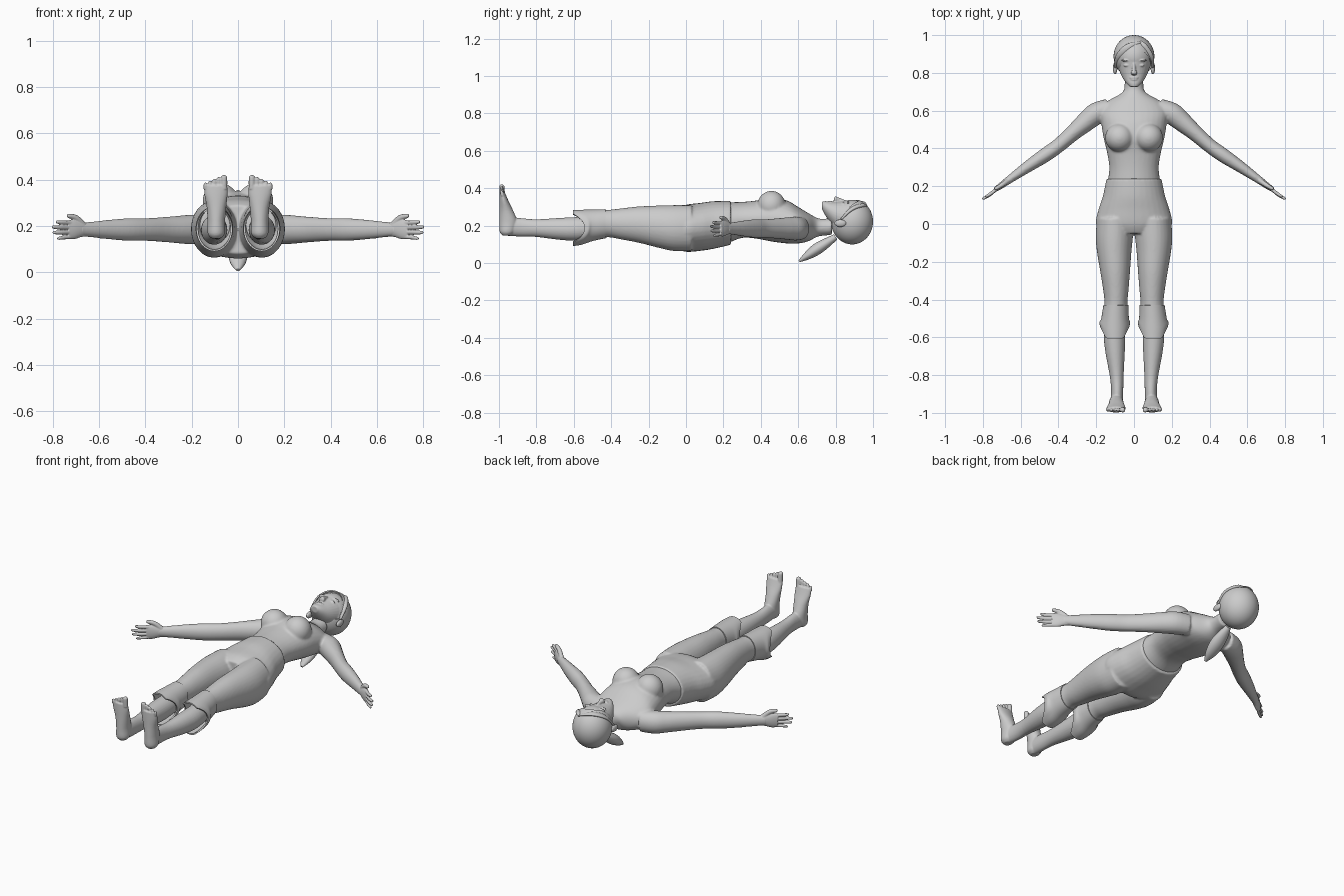
import bpy
import bmesh
import math
from mathutils import Matrix, Vector

if "Cube" in bpy.data.objects:
    bpy.data.objects.remove(bpy.data.objects["Cube"], do_unlink=True)

UP, ALONG = Vector((0, 0, 1)), Vector((0, 1, 0))
SIDES = (1, -1)

grey = bpy.data.materials.new("plain_grey")
grey.use_nodes = True
grey.diffuse_color = (0.6, 0.6, 0.6, 1)
grey.node_tree.nodes["Principled BSDF"].inputs["Base Color"].default_value = (0.6, 0.6, 0.6, 1)


def smooth_rows(rows, steps=4):
    """Catmull-Rom interpolation of section rows."""
    result = []
    last = len(rows) - 1
    for i in range(last):
        quad = [rows[max(i - 1, 0)], rows[i], rows[i + 1], rows[min(i + 2, last)]]
        for k in range(steps):
            t = k / steps
            result.append([b + t * (c - a) / 2
                           + t * t * (2 * a - 5 * b + 4 * c - d) / 2
                           + t ** 3 * (3 * b - a - 3 * c + d) / 2
                           for a, b, c, d in zip(*quad)])
    result.append(list(rows[last]))
    return result


def loft(bm, rows, up=UP, axis=None, mirror=1, capped=True, count=32):
    """Skin elliptical sections given as x, y, z, side radius, up radius."""
    rows = smooth_rows(rows)
    centres = [Vector(row[:3]) for row in rows]
    rings = []
    for i, row in enumerate(rows):
        ahead = centres[min(i + 1, len(rows) - 1)]
        behind = centres[max(i - 1, 0)]
        tangent = axis or (ahead - behind).normalized()
        side = tangent.cross(up).normalized()
        lift = side.cross(tangent)
        ring = []
        for k in range(count):
            angle = math.tau * k / count
            point = (centres[i] + side * row[3] * math.cos(angle)
                     + lift * row[4] * math.sin(angle))
            point.x *= mirror
            ring.append(bm.verts.new(point))
        rings.append(ring)
    for lower, upper in zip(rings, rings[1:]):
        for k in range(count):
            n = (k + 1) % count
            bm.faces.new((lower[k], lower[n], upper[n], upper[k]))
    if capped:
        bm.faces.new(rings[0])
        bm.faces.new(rings[-1])


def lying(rows):
    """Turn y, x, half width, top, bottom into loft sections."""
    return [(x, y, (top + low) / 2, half, (top - low) / 2)
            for y, x, half, top, low in rows]


def ball(bm, centre, radii):
    matrix = Matrix.Translation(centre) @ Matrix.Diagonal((*radii, 1))
    bmesh.ops.create_uvsphere(bm, u_segments=48, v_segments=32, radius=1, matrix=matrix)


def make(name, bm):
    bmesh.ops.recalc_face_normals(bm, faces=bm.faces)
    mesh = bpy.data.meshes.new(name)
    bm.to_mesh(mesh)
    bm.free()
    mesh.materials.append(grey)
    obj = bpy.data.objects.new(name, mesh)
    bpy.context.scene.collection.objects.link(obj)
    return obj


def finish(obj, angle=40):
    bpy.ops.object.select_all(action="DESELECT")
    obj.select_set(True)
    bpy.context.view_layer.objects.active = obj
    for modifier in list(obj.modifiers):
        bpy.ops.object.modifier_apply(modifier=modifier.name)
    bpy.ops.object.shade_smooth_by_angle(angle=math.radians(angle))


def fuse(name, bm, voxel, passes):
    """Melt overlapping forms into one smooth skin."""
    obj = make(name, bm)
    remesh = obj.modifiers.new("fuse", "REMESH")
    remesh.mode = "VOXEL"
    remesh.voxel_size = voxel
    soften = obj.modifiers.new("soften", "SMOOTH")
    soften.factor = 0.5
    soften.iterations = passes
    finish(obj, 80)


# Torso, neck and arms
bm = bmesh.new()
loft(bm, lying([
    (.15, 0, .155, .322, .085), (.22, 0, .14, .325, .105), (.30, 0, .131, .327, .135),
    (.38, 0, .143, .335, .13), (.46, 0, .162, .35, .115), (.54, 0, .174, .335, .105),
    (.60, 0, .18, .30, .105), (.65, 0, .14, .27, .115), (.69, 0, .07, .247, .135),
    (.72, 0, .051, .237, .145), (.78, 0, .05, .24, .15)]), axis=ALONG)
arm = [(.13, .615, .185, .05, .06), (.20, .585, .185, .058, .064), (.25, .545, .185, .053, .06),
       (.32, .485, .185, .043, .054), (.40, .415, .185, .038, .049), (.47, .365, .185, .038, .049),
       (.56, .305, .185, .031, .042), (.66, .235, .185, .021, .031), (.69, .213, .185, .019, .032)]
for s in SIDES:
    loft(bm, arm, mirror=s)
    ball(bm, (s * .077, .457, .308), (.076, .075, .078))
fuse("torso_and_arms", bm, .007, 6)

# Hands with fingers and thumb
fingers = [(.785, .218, .009), (.802, .196, .009), (.798, .172, .009), (.78, .147, .008)]
for s, name in zip(SIDES, ("left_hand", "right_hand")):
    bm = bmesh.new()
    loft(bm, [(.65, .243, .185, .018, .028), (.68, .22, .186, .018, .034),
              (.71, .199, .185, .016, .042), (.737, .18, .184, .011, .04)], mirror=s)
    for i, (tip, height, r) in enumerate(fingers):
        base = .213 - .02 * i
        mid = (.73 + tip) / 2
        loft(bm, [(.715, .195, base, r, r), (mid, .9 - mid * .975, (base + height) / 2, r, r),
                  (tip - .004, .136 + (.8 - tip) * .7, height, r * .8, r * .8),
                  (tip, .133 + (.8 - tip) * .7, height, r * .4, r * .4)],
             mirror=s, count=16)
    loft(bm, [(.665, .23, .2, .014, .015), (.70, .206, .235, .012, .013),
              (.732, .187, .244, .009, .009), (.738, .184, .245, .004, .004)],
         mirror=s, count=16)
    fuse(name, bm, .003, 2)

# Trousers: hips and thighs
bm = bmesh.new()
loft(bm, lying([
    (.24, 0, .146, .332, .098), (.15, 0, .164, .331, .077), (.08, 0, .187, .322, .066),
    (0, 0, .202, .312, .06), (-.05, 0, .16, .29, .08)]), axis=-ALONG)
thigh = lying([
    (.03, .10, .095, .31, .065), (-.06, .104, .099, .31, .064), (-.14, .105, .092, .308, .08),
    (-.25, .1, .079, .303, .108), (-.35, .096, .067, .292, .127), (-.42, .096, .061, .284, .138),
    (-.50, .1, .068, .281, .122)])
for s in SIDES:
    loft(bm, thigh, axis=-ALONG, mirror=s)
fuse("trousers", bm, .007, 5)

# Flared open cuffs, notched at both sides
cuff = lying([(-.43, .096, .062, .284, .137), (-.50, .1, .069, .282, .122),
              (-.56, .102, .077, .281, .102), (-.605, .102, .074, .28, .095)])
for s, name in zip(SIDES, ("left_cuff", "right_cuff")):
    bm = bmesh.new()
    loft(bm, cuff, axis=-ALONG, mirror=s, capped=False, count=48)
    for v in bm.verts:
        sideways = abs(abs(v.co.x) - .102) / .074
        fall = max(0, -.5 - v.co.y) / .1
        v.co.y += .06 * fall * max(0, sideways - .6) / .4
    obj = make(name, bm)
    shell = obj.modifiers.new("thickness", "SOLIDIFY")
    shell.thickness = .008
    shell.offset = 0
    finish(obj)

# Lower legs, feet and toes
shin = lying([
    (-.45, .098, .05, .25, .135), (-.58, .103, .057, .246, .12), (-.68, .1, .051, .241, .125),
    (-.80, .092, .037, .234, .14), (-.88, .089, .032, .24, .142), (-.95, .092, .033, .245, .145)])
foot = [(.095, -.958, .147, .02, .022), (.094, -.955, .168, .037, .041), (.094, -.95, .22, .038, .048),
        (.093, -.961, .28, .042, .037), (.095, -.974, .335, .05, .024), (.096, -.982, .375, .05, .015)]
for s, name in zip(SIDES, ("left_lower_leg", "right_lower_leg")):
    bm = bmesh.new()
    loft(bm, shin, axis=-ALONG, mirror=s)
    loft(bm, foot, up=ALONG, axis=UP, mirror=s)
    for i in range(5):
        x = .06 + .019 * i + (.004 if i else 0)
        r = .009 if i else .014
        tip = .42 - .008 * i
        loft(bm, [(x, -.981, .36, r, r), (x, -.984, tip - .014, r, r),
                  (x, -.985, tip - .004, r * .8, r * .8), (x, -.985, tip, r * .4, r * .4)],
             up=ALONG, axis=UP, mirror=s, count=16)
    fuse(name, bm, .004, 3)

# Head with face features and ears
bm = bmesh.new()
ball(bm, (0, .885, .225), (.1, .105, .113))
loft(bm, lying([
    (.726, 0, .02, .328, .29), (.745, 0, .04, .331, .255), (.78, 0, .064, .328, .205),
    (.82, 0, .08, .33, .17), (.87, 0, .092, .335, .14), (.92, 0, .088, .328, .13),
    (.96, 0, .055, .3, .15)]), axis=ALONG)
loft(bm, [(0, .855, .325, .008, .01), (0, .82, .336, .01, .013),
          (0, .798, .341, .016, .015), (0, .79, .335, .01, .008)], axis=-ALONG, count=16)
ball(bm, (0, .775, .325), (.024, .006, .009))
ball(bm, (0, .765, .324), (.02, .006, .01))
for s in SIDES:
    ball(bm, (s * .037, .84, .318), (.019, .007, .011))
    ball(bm, (s * .04, .866, .322), (.028, .006, .011))
    ball(bm, (s * .1, .825, .213), (.012, .032, .02))
fuse("head", bm, .0035, 2)

# Hair cap opened around the face
bm = bmesh.new()
ball(bm, (0, .888, .222), (.108, .112, .122))
hair = make("hair_cap", bm)
bm = bmesh.new()
bmesh.ops.create_cone(bm, cap_ends=True, segments=64, radius1=1, radius2=1, depth=1,
                      matrix=Matrix.Translation((.012, .8, .735)) @ Matrix.Diagonal((.086, .125, 1, 1)))
cutter = make("face_opening_cutter", bm)
cutter.hide_render = True
cut = hair.modifiers.new("face_opening", "BOOLEAN")
cut.operation = "DIFFERENCE"
cut.object = cutter
finish(hair)
bpy.data.objects.remove(cutter, do_unlink=True)

# Swept fringe locks and ponytail
locks = {
    "right_fringe": [(.04, .965, .305, .006, .004), (-.03, .935, .323, .02, .01),
                     (-.078, .885, .298, .02, .01), (-.1, .83, .235, .006, .005)],
    "left_fringe": [(.035, .965, .305, .006, .004), (.055, .94, .308, .016, .01),
                    (.088, .885, .288, .016, .01), (.1, .83, .235, .006, .005)],
    "ponytail": [(0, .8, .14, .016, .016), (0, .75, .107, .034, .026), (0, .70, .075, .041, .031),
                 (0, .65, .04, .032, .022), (0, .605, .01, .008, .006)]}
for name, rows in locks.items():
    bm = bmesh.new()
    loft(bm, rows, count=24)
    finish(make(name, bm), 60)
